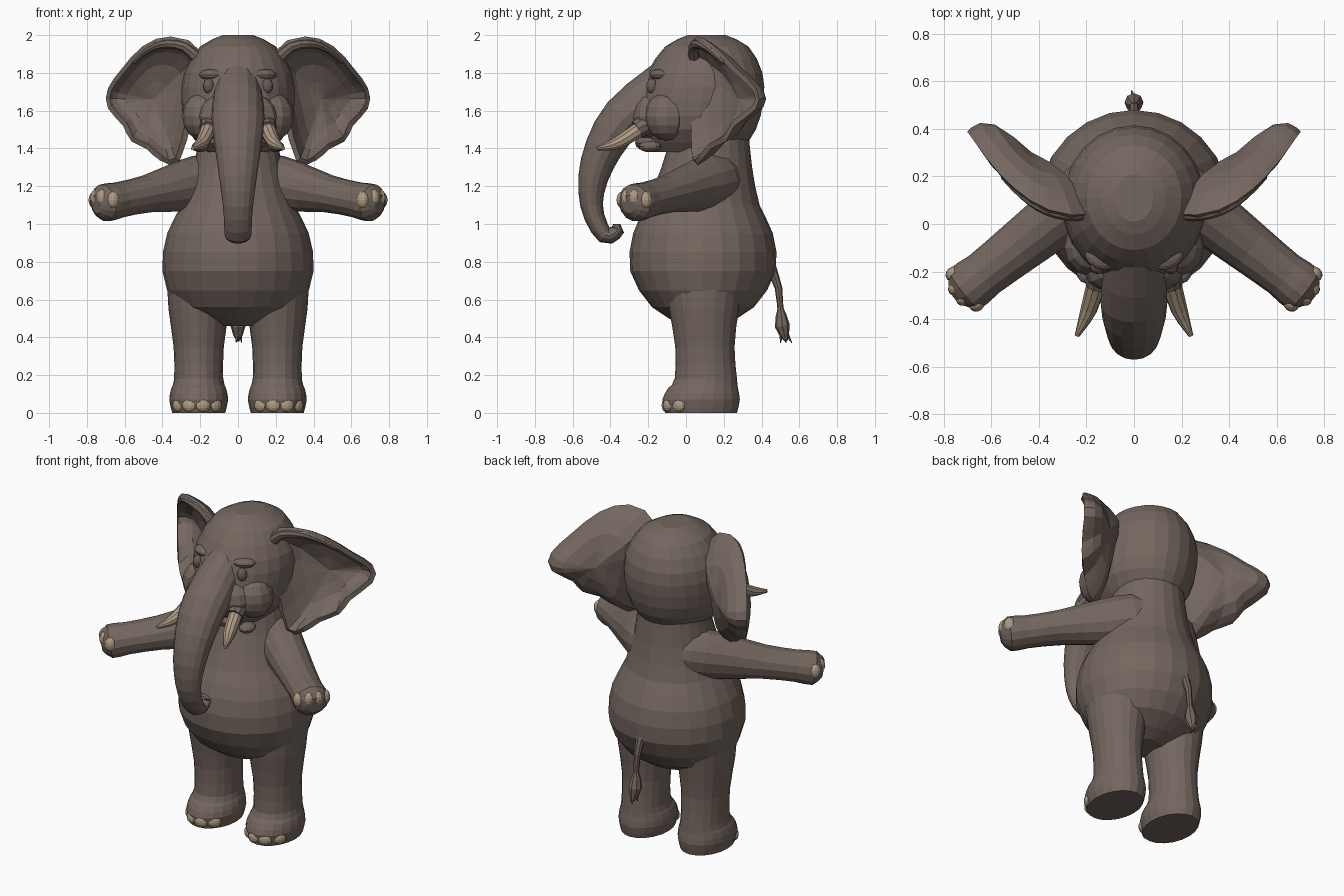
import bpy, bmesh, math
from mathutils import Vector, Matrix

cube = bpy.data.objects.get("Cube")
if cube:
    bpy.data.objects.remove(cube, do_unlink=True)


def material(name, red, green, blue):
    mat = bpy.data.materials.new(name)
    mat.use_nodes = True
    colour = (red, green, blue, 1)
    mat.diffuse_color = colour
    mat.node_tree.nodes["Principled BSDF"].inputs["Base Color"].default_value = colour
    return mat


HIDE = material("grey brown hide", .175, .135, .115)
IVORY = material("ivory", .42, .32, .22)
EYE = material("dark eye", .14, .11, .1)


def spline(keys, steps, closed=False):
    """Smooth curve through the key values, whatever their number of columns."""
    pts = [Vector(key) for key in keys]
    count = len(pts)
    result = []
    for i in range(count if closed else count - 1):
        near = [i - 1, i, i + 1, i + 2]
        if closed:
            a, b, c, d = (pts[j % count] for j in near)
        else:
            a, b, c, d = (pts[min(max(j, 0), count - 1)] for j in near)
        for step in range(steps):
            t = step / steps
            bend = a * 2 - b * 5 + c * 4 - d
            twist = b * 3 - a - c * 3 + d
            result.append((b * 2 + (c - a) * t + bend * t * t + twist * t ** 3) / 2)
    if not closed:
        result.append(pts[-1])
    return result


def finish(name, bm, mat):
    bmesh.ops.recalc_face_normals(bm, faces=bm.faces)
    mesh = bpy.data.meshes.new(name)
    bm.to_mesh(mesh)
    bm.free()
    mesh.materials.append(mat)
    obj = bpy.data.objects.new(name, mesh)
    bpy.context.collection.objects.link(obj)
    return obj


def mirrored(obj):
    obj.modifiers.new("Mirror", 'MIRROR').use_mirror_merge = False


def loft(name, keys, mat, segs=12, steps=2, side=(1, 0, 0), level=False):
    """Skin rings along a smooth path; a key is x, y, z and one or two radii."""
    bm = bmesh.new()
    sections = spline(keys, steps)
    centres = [Vector(sec[:3]) for sec in sections]
    rings = []
    for i, sec in enumerate(sections):
        ahead = centres[min(i + 1, len(centres) - 1)]
        along = Vector((0, 0, 1)) if level else ahead - centres[max(i - 1, 0)]
        along.normalize()
        up = along.cross(Vector(side)).normalized()
        across = up.cross(along)
        angles = [math.tau * k / segs for k in range(segs)]
        rings.append([bm.verts.new(centres[i] + across * sec[3] * math.cos(a)
                                   + up * sec[-1] * math.sin(a)) for a in angles])
    for low, high in zip(rings, rings[1:]):
        for k in range(segs):
            bm.faces.new((low[k - 1], low[k], high[k], high[k - 1]))
    bm.faces.new(rings[0])
    bm.faces.new(rings[-1])
    return finish(name, bm, mat)


def blob(name, centre, size, mat, turn=0.0):
    """Ellipsoid turned about z."""
    bm = bmesh.new()
    place = (Matrix.Translation(centre) @ Matrix.Rotation(turn, 4, 'Z')
             @ Matrix.Diagonal((*size, 1)))
    bmesh.ops.create_uvsphere(bm, u_segments=12, v_segments=8, radius=1, matrix=place)
    return finish(name, bm, mat)


# Torso: height, centre y, half width, half depth
torso = [(.46, .09, .1, .1), (.56, .09, .32, .27), (.75, .09, .4, .385),
         (.95, .09, .375, .37), (1.1, .09, .3, .3), (1.3, .11, .235, .24),
         (1.5, .13, .2, .2)]
loft("torso", [(0, y, z, w, d) for z, y, w, d in torso], HIDE, 24, level=True)

# Head: height, centre y, half width, half depth
head = [(1.38, .05, .17, .24), (1.5, .06, .27, .31), (1.65, .08, .3, .33),
        (1.8, .1, .285, .305), (1.94, .11, .2, .22), (2, .11, .08, .1)]
loft("head", [(0, y, z, w, d) for z, y, w, d in head], HIDE, 24, level=True)
blob("lower_lip", (0, -.18, 1.43), (.15, .09, .05), HIDE)
blob("muzzle", (0, -.18, 1.57), (.22, .13, .14), HIDE)
mirrored(blob("cheek", (.18, -.1, 1.57), (.115, .12, .13), HIDE))
mirrored(blob("brow", (.14, -.14, 1.79), (.07, .05, .03), HIDE, .4))
mirrored(blob("mouth_corner", (.2, -.19, 1.41), (.045, .06, .03), HIDE))
mirrored(blob("eye", (.155, -.18, 1.73), (.03, .03, .04), EYE))

# Trunk with a curled tip: y, z, half width, half thickness
trunk = [(-.04, 1.76, .12, .15), (-.33, 1.56, .14, .12), (-.47, 1.32, .11, .09),
         (-.5, 1.1, .08, .06), (-.43, .94, .07, .045), (-.36, .97, .06, .035),
         (-.39, .99, .05, .01)]
loft("trunk", [(0, *key) for key in trunk], HIDE, 16, steps=3)

# Tusks in fleshy sheaths
tusk = [(.15, -.22, 1.52, .042), (.19, -.36, 1.43, .035), (.24, -.47, 1.4, .01)]
mirrored(loft("tusk", tusk, IVORY, 10, steps=3))
sheath = [(.14, -.19, 1.54, .06), (.155, -.26, 1.5, .05)]
mirrored(loft("tusk_sheath", sheath, HIDE, 10))

# Cupped ears: a scalloped outline swept back to its tip, filled inward with a bulge
outline = [(.2, 1.9), (.36, 1.98), (.5, 1.93), (.61, 1.81), (.68, 1.71), (.68, 1.62),
           (.6, 1.53), (.56, 1.45), (.48, 1.41), (.41, 1.35), (.32, 1.34), (.25, 1.6)]
rim = [Vector((x, .03 + 1.8 * (x - .25) ** 2, z)) for x, z in spline(outline, 2, True)]
middle = Vector((.44, .16, 1.66))
depth = Vector((0, .13, 0))
bm = bmesh.new()
loops = [[bm.verts.new(middle.lerp(p, s) + depth * (1 - s ** 4)) for p in rim]
         for s in (1, .94, .82, .6, .3)]
centre = bm.verts.new(middle + depth)
for k in range(len(rim)):
    for outer, inner in zip(loops, loops[1:]):
        bm.faces.new((outer[k - 1], outer[k], inner[k], inner[k - 1]))
    bm.faces.new((loops[-1][k - 1], loops[-1][k], centre))
ear = finish("ear", bm, HIDE)
solid = ear.modifiers.new("Thickness", 'SOLIDIFY')
solid.thickness = .03
solid.offset = 0
mirrored(ear)
roll = [(*p.lerp(middle, .08), .032 - .004 * i) for i, p in enumerate(rim[:6])]
mirrored(loft("ear_rolled_rim", roll, HIDE, 8, side=(0, 1, 0)))


# Arms follow a straight line: x, half width, half height
def arm_point(x):
    return Vector((x, .28 - .78 * x, 1.26 - .21 * x))


arm = [(0, .06, .09), (.14, .13, .145), (.28, .125, .14), (.48, .11, .1),
       (.63, .1, .095), (.71, .105, .1), (.75, .04, .05)]
arm_side = Vector((.62, .79, 0))
mirrored(loft("arm", [(*arm_point(x), w, h) for x, w, h in arm], HIDE, 14, side=arm_side))
for i in range(4):
    off = (i - 1.5) * .053
    place = arm_point(.735 - 4 * off * off) + arm_side * off
    place.z += .035 - 3 * off * off
    mirrored(blob(f"finger_nail_{i + 1}", place, (.034, .031, .045), IVORY, -.7))

# Legs and feet: height, centre y, half width, half depth
leg = [(0, .08, .14, .19), (.07, .08, .156, .205), (.13, .09, .145, .185),
       (.18, .105, .13, .165), (.35, .1, .133, .157), (.55, .095, .16, .185),
       (.75, .1, .17, .22)]
mirrored(loft("leg", [(.208, y, z, w, d) for z, y, w, d in leg], HIDE, 20, level=True))
for i in range(4):
    a = (i - 1.3) * .53
    place = (.208 + .138 * math.sin(a), .08 - .188 * math.cos(a), .04)
    mirrored(blob(f"toe_nail_{i + 1}", place, (.04, .024, .035), IVORY, a))

# Tail with a tuft of hair: y, z, radius
tail = [(.43, .82, .03), (.49, .66, .02), (.5, .5, .014)]
tuft = [(.5, .56, .014), (.51, .46, .04), (.53, .38, .008)]
loft("tail", [(0, *key) for key in tail], HIDE, 8)
loft("tail_tuft", [(0, *key) for key in tuft], HIDE, 8)
for i in range(3):
    a = math.tau * i / 3
    end = (.02 * math.cos(a), .53 + .035 * math.sin(a), .37)
    loft(f"tuft_hair_{i + 1}", [(0, .51, .46, .02), (*end, .002)], HIDE, 5)
